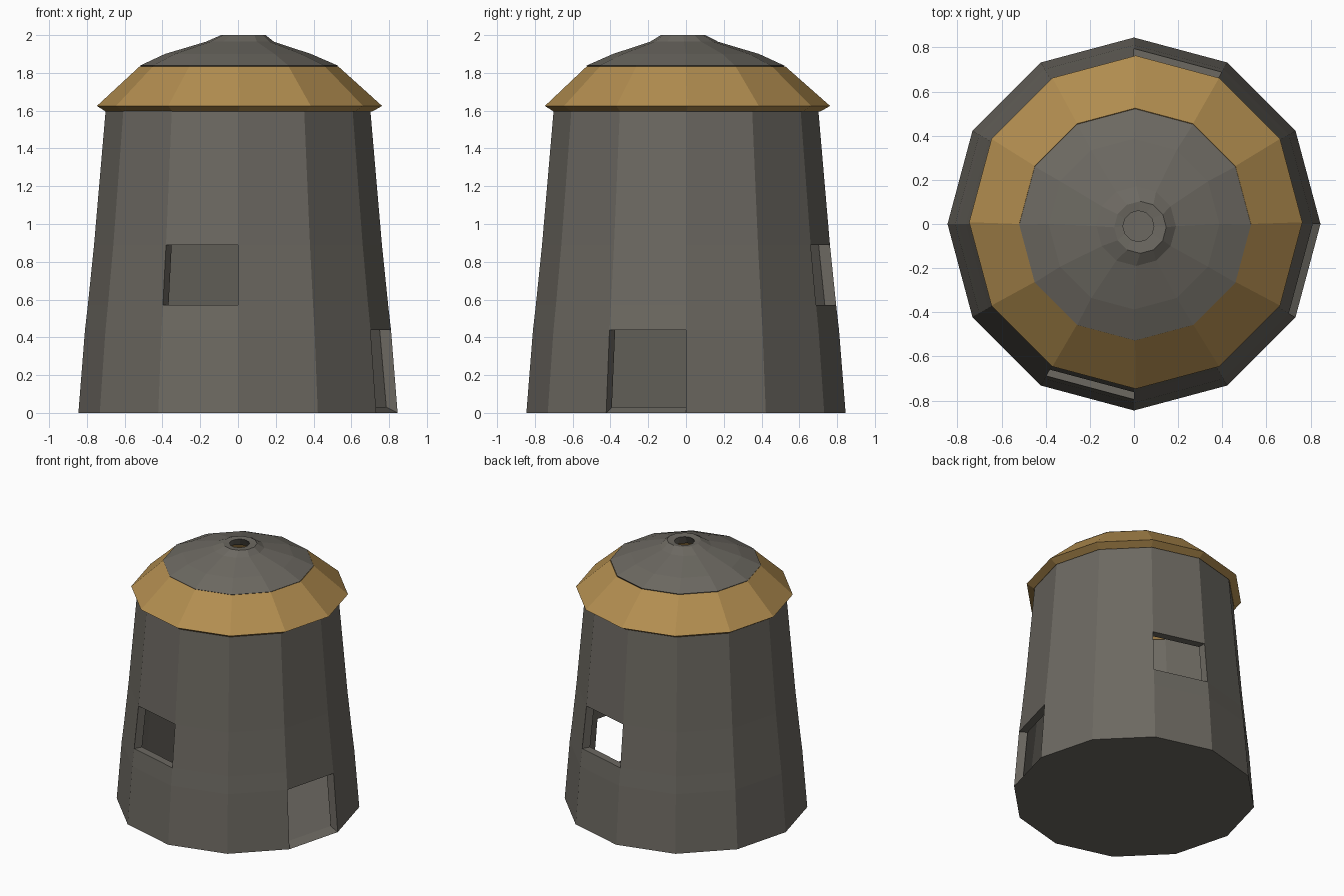
import bpy, bmesh
from math import sin, cos, radians

if "Cube" in bpy.data.objects:
    bpy.data.objects.remove(bpy.data.objects["Cube"])

N = 12


def material(name, rgb):
    m = bpy.data.materials.new(name)
    m.diffuse_color = (*rgb, 1)
    m.use_nodes = True
    m.node_tree.nodes["Principled BSDF"].inputs["Base Color"].default_value = m.diffuse_color
    return m


stone = material("dark_stone", (0.15, 0.14, 0.12))
thatch = material("ochre_roof", (0.45, 0.27, 0.08))


def ring(bm, r, z, cx=0, cy=0):
    return [bm.verts.new((cx + r * cos(radians(360 / N * i)),
                          cy + r * sin(radians(360 / N * i)), z)) for i in range(N)]


def finish(bm, name, mat):
    bmesh.ops.recalc_face_normals(bm, faces=bm.faces[:])
    me = bpy.data.meshes.new(name)
    bm.to_mesh(me)
    bm.free()
    me.materials.append(mat)
    ob = bpy.data.objects.new(name, me)
    bpy.context.collection.objects.link(ob)
    return ob


def closed_shell(name, profile, mat):
    """Sweep a closed cross-section (r, z, centre x, centre y) round the axis."""
    bm = bmesh.new()
    rings = [ring(bm, *p) for p in profile]
    for a, b in zip(rings, rings[1:] + rings[:1]):
        for i in range(N):
            j = (i + 1) % N
            bm.faces.new((a[i], a[j], b[j], b[i]))
    return finish(bm, name, mat)


# Hollow tapered tower; openings are (panel, level) cells left out of the wall
levels = [(0, 0.845), (0.44, 0.81), (0.57, 0.795), (0.89, 0.762), (1.61, 0.70)]
openings = {(8, 2), (2, 2), (11, 0)}
wall = 0.06
bm = bmesh.new()
outer = [ring(bm, r, z) for z, r in levels]
inner = [ring(bm, r - wall, max(z, 0.03)) for z, r in levels]
for k in range(len(levels) - 1):
    for i in range(N):
        j = (i + 1) % N
        cells = [[g[k][i], g[k][j], g[k + 1][j], g[k + 1][i]] for g in (outer, inner)]
        if (i, k) in openings:
            # jambs, sill and lintel
            o, n = cells
            for e in range(4):
                f = (e + 1) % 4
                bm.faces.new((o[e], o[f], n[f], n[e]))
        else:
            for c in cells:
                bm.faces.new(c)
for i in range(N):
    j = (i + 1) % N
    bm.faces.new((outer[-1][i], outer[-1][j], inner[-1][j], inner[-1][i]))
bm.faces.new(outer[0])
bm.faces.new(inner[0])
finish(bm, "tower_wall", stone)

# Sloping roof skirt
closed_shell("roof_skirt", [
    (0.755, 1.625, 0.008, 0.008), (0.525, 1.835, 0.005, 0),
    (0.49, 1.80, 0.005, 0), (0.705, 1.595, 0.005, 0.005)], thatch)

# Shallow cap with a slightly off-centre smoke hole
closed_shell("roof_cap", [
    (0.525, 1.838, 0.005, -0.003), (0.387, 1.90, 0, 0), (0.18, 1.965, 0.01, -0.01),
    (0.118, 2.0, 0.028, -0.015), (0.07, 1.995, 0.02, -0.01),
    (0.12, 1.925, 0.01, -0.01), (0.37, 1.86, 0, 0), (0.49, 1.80, 0.005, 0)], stone)
